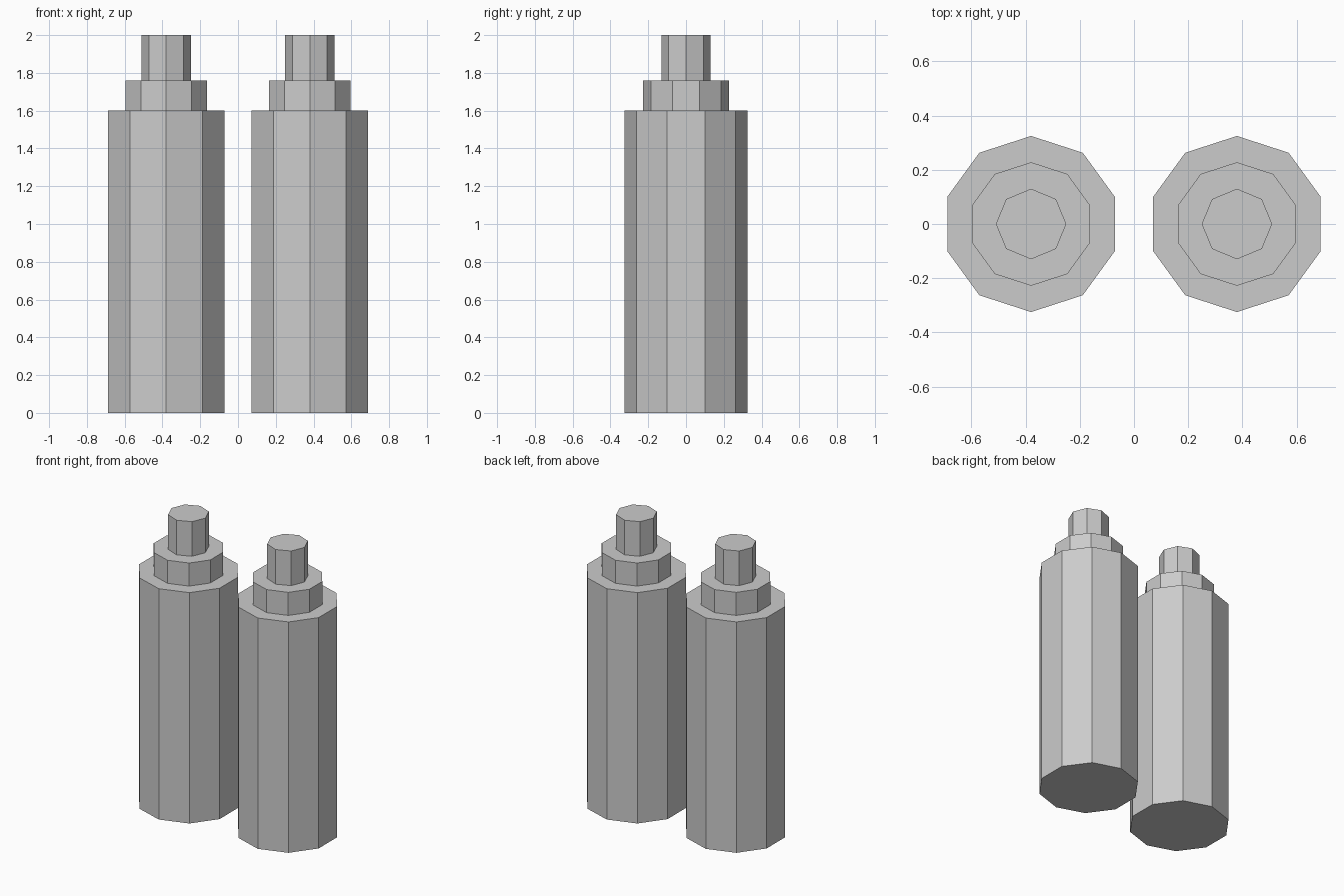
import bpy

if "Cube" in bpy.data.objects:
    bpy.data.objects.remove(bpy.data.objects["Cube"])

# part: (name, sides, radius, bottom z, top z); polygons start with a corner on +y
PARTS = [
    ("body", 10, 0.325, 0.0, 1.6),
    ("collar", 10, 0.228, 1.6, 1.76),
    ("nozzle", 8, 0.13, 1.76, 2.0),
]


def prism(name, sides, radius, z0, z1, x):
    bpy.ops.mesh.primitive_cylinder_add(
        vertices=sides, radius=radius, depth=z1 - z0,
        location=(x, 0, (z0 + z1) / 2))
    obj = bpy.context.object
    obj.name = name
    obj.data.name = name
    return obj


# Two identical stepped canisters side by side
for side, x in (("left", -0.38), ("right", 0.38)):
    for name, sides, radius, z0, z1 in PARTS:
        prism(f"{side}_canister_{name}", sides, radius, z0, z1, x)
